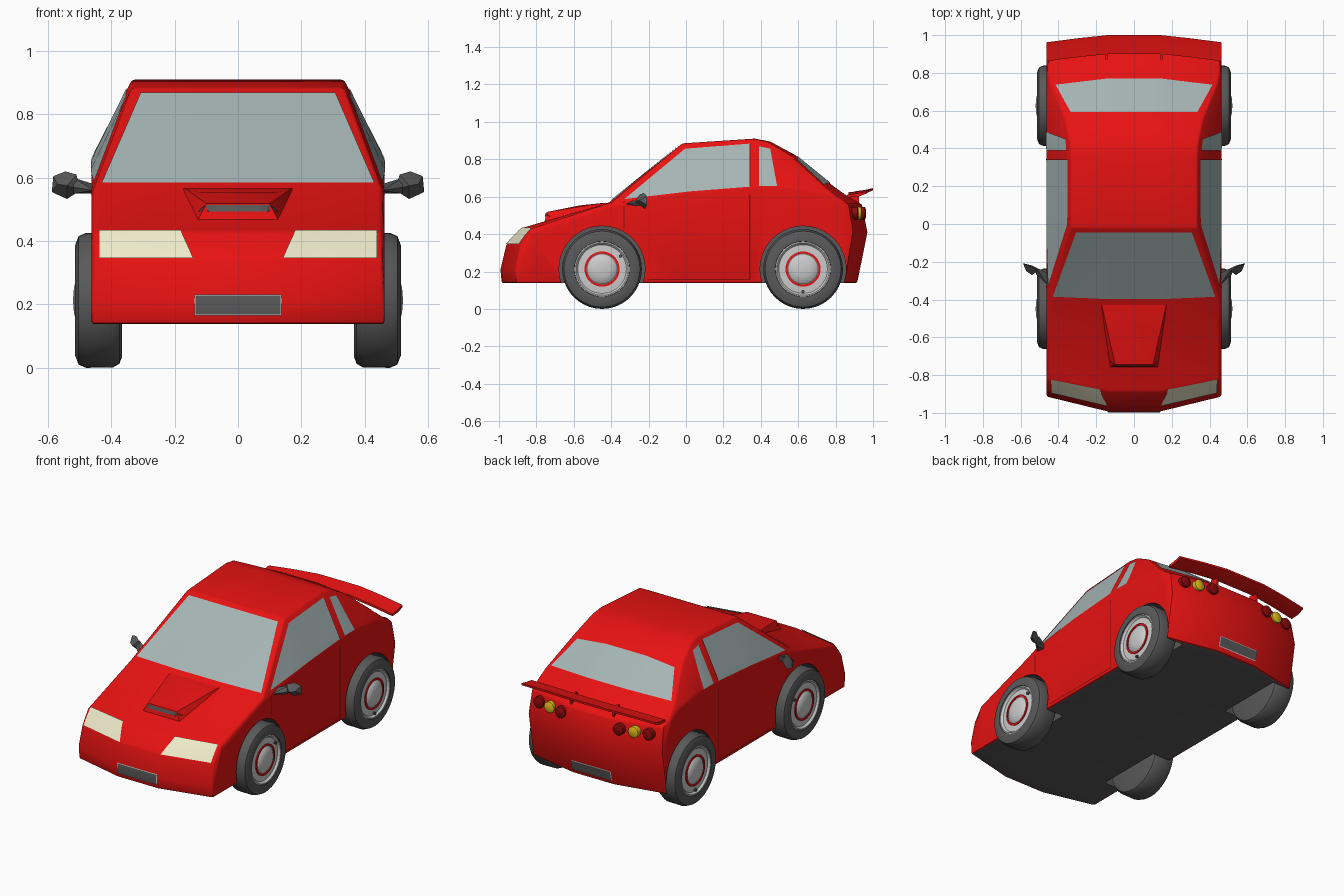
import bpy, bmesh, math
from mathutils import Vector, Matrix
from mathutils.bvhtree import BVHTree

if "Cube" in bpy.data.objects:
    bpy.data.objects.remove(bpy.data.objects["Cube"])


def material(name, r, g, b):
    m = bpy.data.materials.new(name)
    m.diffuse_color = (r, g, b, 1)
    m.use_nodes = True
    m.node_tree.nodes["Principled BSDF"].inputs["Base Color"].default_value = m.diffuse_color
    return m


RED = material("red_paint", 0.8, 0.006, 0.006)
DARK_RED = material("dark_red", 0.25, 0.003, 0.003)
GLASS = material("glass", 0.38, 0.46, 0.46)
RUBBER = material("rubber", 0.1, 0.1, 0.1)
METAL = material("metal", 0.55, 0.55, 0.55)
CREAM = material("cream_lens", 0.86, 0.83, 0.6)
YELLOW = material("yellow_lens", 0.75, 0.5, 0.01)


def finish(bm, name, mat):
    bmesh.ops.recalc_face_normals(bm, faces=bm.faces[:])
    me = bpy.data.meshes.new(name)
    bm.to_mesh(me)
    bm.free()
    ob = bpy.data.objects.new(name, me)
    bpy.context.collection.objects.link(ob)
    me.materials.append(mat)
    return ob


def lathe(name, prof, mat, M, seg=32):
    """Revolve (x, radius) points about the x axis, then place with M."""
    bm = bmesh.new()
    vs = [bm.verts.new((x, r, 0)) for x, r in prof]
    es = [bm.edges.new(p) for p in zip(vs, vs[1:])]
    bmesh.ops.spin(bm, geom=vs + es, angle=math.tau, steps=seg, axis=(1, 0, 0), cent=(0, 0, 0))
    bmesh.ops.remove_doubles(bm, verts=bm.verts[:], dist=1e-4)
    bmesh.ops.transform(bm, matrix=M, verts=bm.verts[:])
    return finish(bm, name, mat)


def hull(name, pts, mat):
    bm = bmesh.new()
    for p in pts:
        bm.verts.new(p)
    r = bmesh.ops.convex_hull(bm, input=bm.verts[:])
    bmesh.ops.delete(bm, geom=[v for v in bm.verts if not v.link_faces], context='VERTS')
    return finish(bm, name, mat)


def box(name, x, y, z, mat):
    return hull(name, [(a, b, c) for a in x for b in y for c in z], mat)


def apply_mod(ob, kind, **settings):
    m = ob.modifiers.new(kind.lower(), kind)
    for k, v in settings.items():
        setattr(m, k, v)
    bpy.context.view_layer.objects.active = ob
    bpy.ops.object.modifier_apply(modifier=m.name)


# Body shell: cross-sections (top y, top z, top half width, belt y, belt z, floor y)
W = 0.463
SECTIONS = [
    (-.96, .345, .455, -.992, .21, -.985), (-.885, .43, .452, -.885, .405, -.885),
    (-.41, .57, .452, -.41, .55, -.41), (-.02, .885, .335, -.02, .62, -.02),
    (.37, .91, .335, .37, .65, .37), (.45, .895, .34, .45, .655, .45),
    (.58, .825, .365, .58, .65, .58), (.79, .655, .44, .79, .62, .79),
    (.86, .605, .455, .86, .575, .86), (.94, .56, .455, .97, .41, .915)]
bm = bmesh.new()
G = []
for yt, zt, wt, yb, zb, y0 in SECTIONS:
    sec = []
    for y, z, w in ((y0, .138, W), (yb, zb, W), (yt, zt, wt)):
        sec.append([bm.verts.new((x, y - (.08 * y * abs(y) if abs(x) > .2 else 0), z))
                    for x in (-w, -.14, .14, w)])
    G.append(sec)
for a, b in zip(G, G[1:]):
    for r in (0, 2):
        for c in range(3):
            bm.faces.new((a[r][c], a[r][c + 1], b[r][c + 1], b[r][c]))
    for c in (0, 3):
        for r in range(2):
            bm.faces.new((a[r][c], a[r + 1][c], b[r + 1][c], b[r][c]))
for s in (G[0], G[-1]):
    for r in range(2):
        for c in range(3):
            bm.faces.new((s[r][c], s[r][c + 1], s[r + 1][c + 1], s[r + 1][c]))
bmesh.ops.delete(bm, geom=[v for v in bm.verts if not v.link_faces], context='VERTS')
body = finish(bm, "body", RED)
apply_mod(body, 'BEVEL', width=.014, segments=2, limit_method='ANGLE', angle_limit=math.radians(25))

# Wheel wells
WHEELS = [(s, y) for s in (1, -1) for y in (-.449, .626)]
AXLE = .213
for s, y in WHEELS:
    M = Matrix.Translation((0, y, AXLE)) @ Matrix.Diagonal((s, 1, 1, 1))
    cutter = lathe("well_cutter", [(.34, 0), (.34, .23), (.6, .23), (.6, 0)], RUBBER, M, 40)
    cutter.hide_render = True
    apply_mod(body, 'BOOLEAN', object=cutter, operation='DIFFERENCE', solver='EXACT')
    bpy.data.objects.remove(cutter)

# Dark underside and wells
body.data.materials.clear()
body.data.materials.append(RED)
body.data.materials.append(RUBBER)
for p in body.data.polygons:
    c = p.center
    well = abs(c.x) < .455 and any(math.hypot(c.y - y, c.z - AXLE) < .236 for _, y in WHEELS)
    p.material_index = 1 if well or c.z < .1385 else 0

# Bonnet scoop
scoop = hull("bonnet_scoop", [(s * x, y, z) for s in (1, -1) for x, y, z in (
    (.135, -.76, .45), (.1, -.745, .518), (.12, -.57, .553), (.17, -.43, .568), (.2, -.42, .5), (.14, -.7, .44))], RED)

# Wheels
for s, y in WHEELS:
    M = Matrix.Translation((0, y, AXLE)) @ Matrix.Diagonal((s, 1, 1, 1))
    lathe("tyre", [(.367, 0), (.367, .18), (.374, .2), (.395, .212), (.48, .213), (.503, .203),
                   (.514, .175), (.512, .148), (.49, .142), (.49, 0)], RUBBER, M, 40)
    lathe("rim", [(.49, 0), (.49, .142), (.507, .148), (.509, .14), (.497, .13), (.5, .09), (.5, 0)], METAL, M, 40)
    lathe("rim_ring", [(.497, .094), (.505, .094), (.505, .083), (.497, .083)], RED, M, 40)
    lathe("hub_cap", [(.498, .083), (.51, .07), (.518, .04), (.521, 0)], METAL, M)
    spot = Matrix.Rotation(math.radians(35 if y < 0 else -90), 4, 'X') @ Matrix.Translation((0, .12, 0))
    lathe("valve", [(.49, 0), (.49, .009), (.51, .009), (.51, 0)], RUBBER, M @ spot, 8)

# Surface panels: a flat outline diced up and projected onto the body
bpy.context.view_layer.update()
dg = bpy.context.evaluated_depsgraph_get()
TREES = [BVHTree.FromObject(o, dg) for o in (body, scoop)]


def panel(name, pts, axis, sign, mat, lift=.004, cuts=10):
    """axis/sign: the side the outline is projected from."""
    other = [i for i in range(3) if i != axis]
    bm = bmesh.new()
    vs = []
    for p in pts:
        co = Vector((0, 0, 0))
        co[axis] = 3 * sign
        co[other[0]], co[other[1]] = p
        vs.append(bm.verts.new(co))
    bm.faces.new(vs)
    for k, i in enumerate(other):
        lo, hi = min(p[k] for p in pts), max(p[k] for p in pts)
        n = max(2, min(cuts, int((hi - lo) / .03)))
        lines = [lo + (hi - lo) * j / n for j in range(1, n)] + ([-.14, .14] if i == 0 else [])
        for t in lines:
            co, no = Vector((0, 0, 0)), Vector((0, 0, 0))
            co[i], no[i] = t, 1
            bmesh.ops.bisect_plane(bm, geom=bm.verts[:] + bm.edges[:] + bm.faces[:], plane_co=co, plane_no=no)
    d = Vector((0, 0, 0))
    d[axis] = -sign
    for v in bm.verts[:]:
        hits = [h for h in (t.ray_cast(v.co, d) for t in TREES) if h[0]]
        if hits:
            h = min(hits, key=lambda q: q[3])
            v.co = h[0] + h[1] * lift * (-1 if h[1].dot(d) > 0 else 1)
        else:
            bm.verts.remove(v)
    return finish(bm, name, mat)


# Glass
panel("windscreen", [(-.43, .582), (.43, .582), (.307, .866), (-.307, .866)], 1, -1, GLASS)
panel("rear_window", [(-.335, .59), (.335, .59), (.415, .735), (.14, .768), (-.14, .768), (-.415, .735)], 2, 1, GLASS)
for s in (1, -1):
    panel("side_window", [(-.33, .585), (-.005, .855), (.34, .882), (.34, .652), (.02, .627)], 0, s, GLASS)
    panel("quarter_window", [(.39, .868), (.45, .855), (.487, .655), (.39, .655)], 0, s, GLASS)
    # Door seams
    panel("door_seam_rear", [(.338, .155), (.345, .155), (.345, .88), (.338, .88)], 0, s, DARK_RED, .002)
    panel("door_seam_front", [(-.335, .43), (-.329, .43), (-.329, .575), (-.335, .575)], 0, s, DARK_RED, .002)
    panel("door_seam_sill", [(-.2, .155), (.34, .155), (.34, .161), (-.2, .161)], 0, s, DARK_RED, .002)
    # Headlights
    panel("headlight", [(s * x, z) for x, z in ((.438, .344), (.14, .344), (.18, .43), (.438, .43))], 1, -1, CREAM, .006)

# Number plates without lettering, and scoop vent
PLATE = [(-.138, .166), (.138, .166), (.138, .23), (-.138, .23)]
for s, n in ((-1, "front_plate"), (1, "rear_plate")):
    panel(n, PLATE, 1, s, METAL, .006)
    panel(n + "_face", [(x * .97, .198 + (z - .198) * .88) for x, z in PLATE], 1, s, RUBBER, .008)
panel("scoop_vent", [(-.122, .492), (.122, .492), (.1, .513), (-.1, .513)], 1, -1, RUBBER)

for s in (1, -1):
    # Door mirrors
    hull("mirror_arm", [(s * x, y, z) for x, y, z in (
        (.455, -.325, .56), (.455, -.26, .55), (.455, -.26, .58), (.52, -.25, .55), (.52, -.23, .6), (.52, -.265, .57))], RUBBER)
    hull("mirror_head", [(s * x, y, z) for x, y, z in (
        (.498, -.24, .56), (.51, -.25, .61), (.545, -.225, .62), (.583, -.21, .605), (.588, -.208, .555),
        (.54, -.22, .533), (.54, -.27, .575), (.57, -.25, .58))], RUBBER)
    # Tail lamps
    for x, m in ((.2, DARK_RED), (.29, YELLOW), (.377, DARK_RED)):
        M = Matrix.Translation((s * x, .974 - .225 * (x - .14), .512)) @ Matrix.Rotation(math.pi / 2, 4, 'Z')
        lathe("tail_lamp", [(-.08, 0), (-.08, .034), (-.004, .034), (0, .028), (.003, 0)], m, M, 20)
    # Spoiler posts
    box("spoiler_post", (s * .14, s * .152), (.87, .925), (.55, .625), RED)

# Spoiler: wing section swept across, drooping at the tips
bm = bmesh.new()
rings = [[bm.verts.new((x, y0 + dy, z0 + dz)) for dy, dz in ((0, 0), (.06, .004), (.1, .02), (.1, .032), (.055, .022), (0, .014))]
         for x, y0, z0 in ((-.462, .862, .596), (-.3, .883, .607), (-.14, .9, .614), (.14, .9, .614), (.3, .883, .607), (.462, .862, .596))]
for a, b in zip(rings, rings[1:]):
    for i in range(6):
        j = (i + 1) % 6
        bm.faces.new((a[i], a[j], b[j], b[i]))
bm.faces.new(rings[0])
bm.faces.new(rings[-1])
finish(bm, "spoiler", RED)

bpy.ops.object.select_all(action='SELECT')
bpy.context.view_layer.objects.active = body
bpy.ops.object.shade_smooth_by_angle(angle=math.radians(30))
